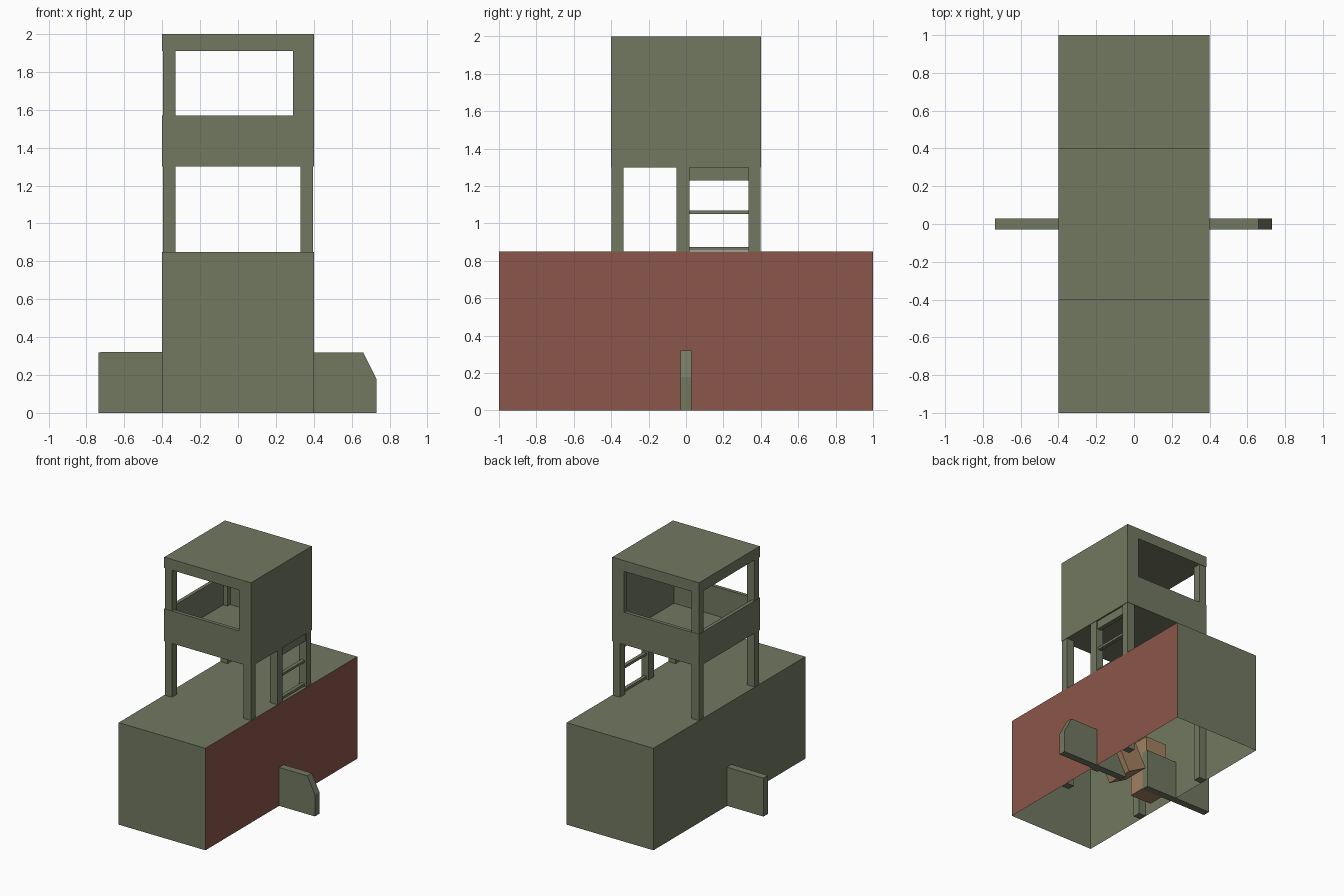
import bpy, bmesh
from mathutils import Matrix, Vector

old = bpy.data.objects.get("Cube")
if old:
    bpy.data.objects.remove(old, do_unlink=True)


def material(name, rgb):
    m = bpy.data.materials.new(name)
    m.use_nodes = True
    m.diffuse_color = (*rgb, 1)
    m.node_tree.nodes["Principled BSDF"].inputs["Base Color"].default_value = (*rgb, 1)
    return m


OLIVE = material("olive", (0.170, 0.190, 0.120))
RED = material("brick_red", (0.258, 0.093, 0.067))
TAN = material("tan", (0.36, 0.22, 0.12))


def finish(name, bm, *mats):
    mesh = bpy.data.meshes.new(name)
    bm.to_mesh(mesh)
    bm.free()
    for m in mats:
        mesh.materials.append(m)
    ob = bpy.data.objects.new(name, mesh)
    bpy.context.collection.objects.link(ob)
    return ob


def box(name, x, y, z, mat=OLIVE, tilt=0):
    """Box from (min, max) ranges, optionally tilted about the y axis."""
    bm = bmesh.new()
    size = Vector((x[1] - x[0], y[1] - y[0], z[1] - z[0]))
    mid = Vector((sum(x), sum(y), sum(z))) / 2
    place = Matrix.Translation(mid) @ Matrix.Rotation(tilt, 4, 'Y') @ Matrix.Diagonal((*size, 1))
    bmesh.ops.create_cube(bm, size=1, matrix=place)
    return finish(name, bm, mat)


def plate(name, outline, y0, y1):
    """Outline in x and z, extruded along y."""
    bm = bmesh.new()
    face = bm.faces.new([bm.verts.new((x, y0, z)) for x, z in outline])
    ext = bmesh.ops.extrude_face_region(bm, geom=[face])
    moved = [v for v in ext["geom"] if isinstance(v, bmesh.types.BMVert)]
    bmesh.ops.translate(bm, verts=moved, vec=(0, y1 - y0, 0))
    bmesh.ops.recalc_face_normals(bm, faces=bm.faces)
    return finish(name, bm, OLIVE)


H = 0.4          # half width of the tower
BASE = 0.85      # top of the base
FLOOR = 1.30     # underside of the cabin
SILL = 1.57
LINTEL = 1.91
T = 0.03         # wall thickness

# Hollow base, open below, with one red long side
bm = bmesh.new()
bmesh.ops.create_cube(bm, size=1, matrix=Matrix.Translation((0, 0, BASE / 2)) @ Matrix.Diagonal((2 * H, 2, BASE, 1)))
bm.normal_update()
bmesh.ops.delete(bm, geom=[f for f in bm.faces if f.normal.z < -0.9], context='FACES')
for f in bm.faces:
    f.material_index = 1 if f.normal.x > 0.9 else 0
finish("base", bm, OLIVE, RED)

# Tower legs run down through the base to the ground
E = H - 0.003
for sx, side in ((-1, "right"), (1, "left")):
    for sy, end in ((-1, "front"), (1, "back")):
        xs = sorted((sx * 0.33, sx * E))
        ys = sorted((sy * 0.335, sy * E))
        box(f"{end}_{side}_leg", xs, ys, (0, FLOOR + 0.02))
        if sx < 0:
            box(f"{end}_{side}_window_post", xs, ys, (FLOOR, LINTEL + 0.02))

# Cabin: floor, roof, solid left wall, low right wall
box("cabin_floor", (-H + T, H - T), (-H + T, H - T), (FLOOR, FLOOR + T))
box("roof", (-H, H), (-H, H), (LINTEL, 2))
box("left_wall", (H - T, H), (-H + T, H - T), (FLOOR, LINTEL))
box("right_parapet", (-H, -H + T), (-H + T, H - T), (FLOOR, SILL))

# Front and back walls share an L-shaped outline beside the window
wall = [(-H, FLOOR), (H, FLOOR), (H, LINTEL), (0.29, LINTEL), (0.29, SILL), (-H, SILL)]
plate("front_wall", wall, -H, -H + T)
plate("back_wall", wall, H - T, H)

# Ladder between the middle post and the back left leg
box("ladder_post", (0.33, E), (-0.05, 0.02), (0, FLOOR))
for i in range(7):
    top = 1.07 - 0.195 * (i - 1)
    if i == 0:
        box("ladder_header", (0.35, E - 0.01), (0.02, 0.335), (1.23, FLOOR))
    else:
        box(f"ladder_rung_{i}", (0.35, 0.38), (0.02, 0.335), (max(top - 0.02, 0), top))

# Side fins continue inside the base
plate("left_fin", [(0.11, 0), (0.73, 0), (0.73, 0.18), (0.66, 0.32), (0.11, 0.32)], -0.03, 0.03)
plate("right_fin", [(-0.11, 0), (-0.735, 0), (-0.735, 0.32), (-0.11, 0.325)], -0.03, 0.03)

# Tan blocks sheltered inside the base
box("standing_block", (-0.31, -0.11), (-0.17, 0.02), (0.005, 0.45), TAN)
box("tilted_block", (-0.01, 0.18), (-0.16, 0.08), (0.06, 0.28), TAN, 0.5)
